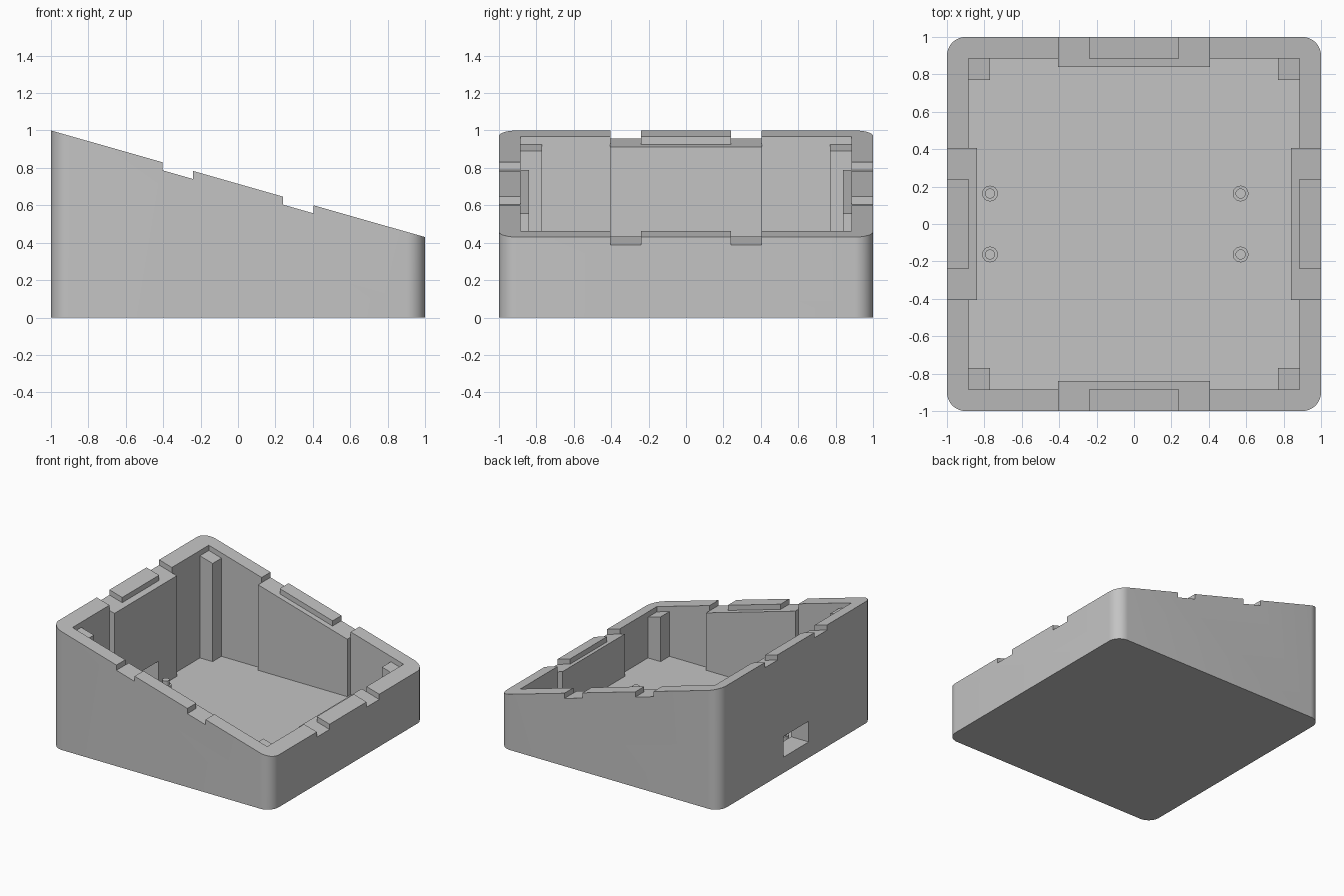
import bpy
import bmesh
import math

if "Cube" in bpy.data.objects:
    bpy.data.objects.remove(bpy.data.objects["Cube"], do_unlink=True)

# Main dimensions
INNER, PAD, POST = 0.885, 0.84, 0.77       # wall, pad and corner post faces
PAD_HALF, TAB_HALF = 0.405, 0.24           # half widths of pads and raised tabs
FLOOR, STEP, RADIUS = 0.085, 0.043, 0.1

grey = bpy.data.materials.new("matte grey")
grey.use_nodes = True
colour = (0.55, 0.55, 0.55, 1)
grey.diffuse_color = colour
grey.node_tree.nodes["Principled BSDF"].inputs["Base Color"].default_value = colour


def slope(drop):
    """Height of the slanted rim at x, lowered by drop."""
    return lambda x: 0.715 - 0.285 * x - drop


def flat(z):
    return lambda x: z


def turn(points, quarter):
    """Rotate a plan outline by quarter turns."""
    for _ in range(quarter):
        points = [(-y, x) for x, y in points]
    return points


def rectangle(x0, x1, y0, y1):
    return [(x0, y0), (x1, y0), (x1, y1), (x0, y1)]


def prism(name, outlines, low, high):
    """Extrude plan outlines between two height functions."""
    bm = bmesh.new()
    for points in outlines:
        bottom = [bm.verts.new((x, y, low(x))) for x, y in points]
        top = [bm.verts.new((x, y, high(x))) for x, y in points]
        bm.faces.new(bottom[::-1])
        bm.faces.new(top)
        for i in range(len(points)):
            j = (i + 1) % len(points)
            bm.faces.new((bottom[i], bottom[j], top[j], top[i]))
    bmesh.ops.recalc_face_normals(bm, faces=bm.faces)
    mesh = bpy.data.meshes.new(name)
    bm.to_mesh(mesh)
    bm.free()
    mesh.materials.append(grey)
    obj = bpy.data.objects.new(name, mesh)
    bpy.context.collection.objects.link(obj)
    return obj


def activate(obj):
    bpy.ops.object.select_all(action="DESELECT")
    obj.select_set(True)
    bpy.context.view_layer.objects.active = obj


def cut(target, cutter):
    cutter.hide_render = True
    mod = target.modifiers.new("cut", "BOOLEAN")
    mod.operation = "DIFFERENCE"
    mod.solver = "EXACT"
    mod.object = cutter
    activate(target)
    bpy.ops.object.modifier_apply(modifier=mod.name)
    bpy.data.objects.remove(cutter, do_unlink=True)


# Wedge-shaped case with rounded vertical corners
corner = []
for i in range(13):
    a = math.radians(i * 7.5)
    corner.append((1 - RADIUS + RADIUS * math.cos(a), 1 - RADIUS + RADIUS * math.sin(a)))
outline = [p for q in range(4) for p in turn(corner, q)]
case = prism("sloped_case", [outline], flat(0), slope(0))

# Cavity, leaving a thick pad on each wall and a post in each corner
quarter = [(INNER, -PAD_HALF), (PAD, -PAD_HALF), (PAD, PAD_HALF), (INNER, PAD_HALF),
           (INNER, POST), (POST, POST), (POST, INNER)]
cavity = [p for q in range(4) for p in turn(quarter, q)]
cut(case, prism("cavity_cutter", [cavity], flat(FLOOR), flat(1.3)))

# Lowered steps around the raised tabs and on top of the corner posts
out, inn = 1.05, PAD - 0.02
tab_step = [(out, -PAD_HALF), (inn, -PAD_HALF), (inn, PAD_HALF), (out, PAD_HALF),
            (out, TAB_HALF), (INNER, TAB_HALF), (INNER, -TAB_HALF), (out, -TAB_HALF)]
post_step = rectangle(POST - 0.01, INNER, POST - 0.01, INNER)
steps = [turn(s, q) for q in range(4) for s in (tab_step, post_step)]
cut(case, prism("step_cutter", steps, slope(STEP), flat(1.3)))

# Cable opening in the tall wall
opening = rectangle(-1.1, -0.8, -0.165, 0.165)
cut(case, prism("opening_cutter", [opening], flat(0.13), flat(0.3)))

activate(case)
bpy.ops.object.shade_smooth_by_angle(angle=math.radians(30))


def disc(x, y, radius, sides=24):
    return [(x + radius * math.cos(math.tau * i / sides),
             y + radius * math.sin(math.tau * i / sides)) for i in range(sides)]


# Circuit board standoffs, each with a locating pin
spots = [(x, y) for x in (-0.77, 0.57) for y in (-0.163, 0.163)]
for name, radius, low, high in (("standoff_bases", 0.042, FLOOR - 0.01, 0.13),
                                ("standoff_pins", 0.027, 0.12, 0.17)):
    part = prism(name, [disc(x, y, radius) for x, y in spots], flat(low), flat(high))
    activate(part)
    bpy.ops.object.shade_smooth_by_angle(angle=math.radians(30))
